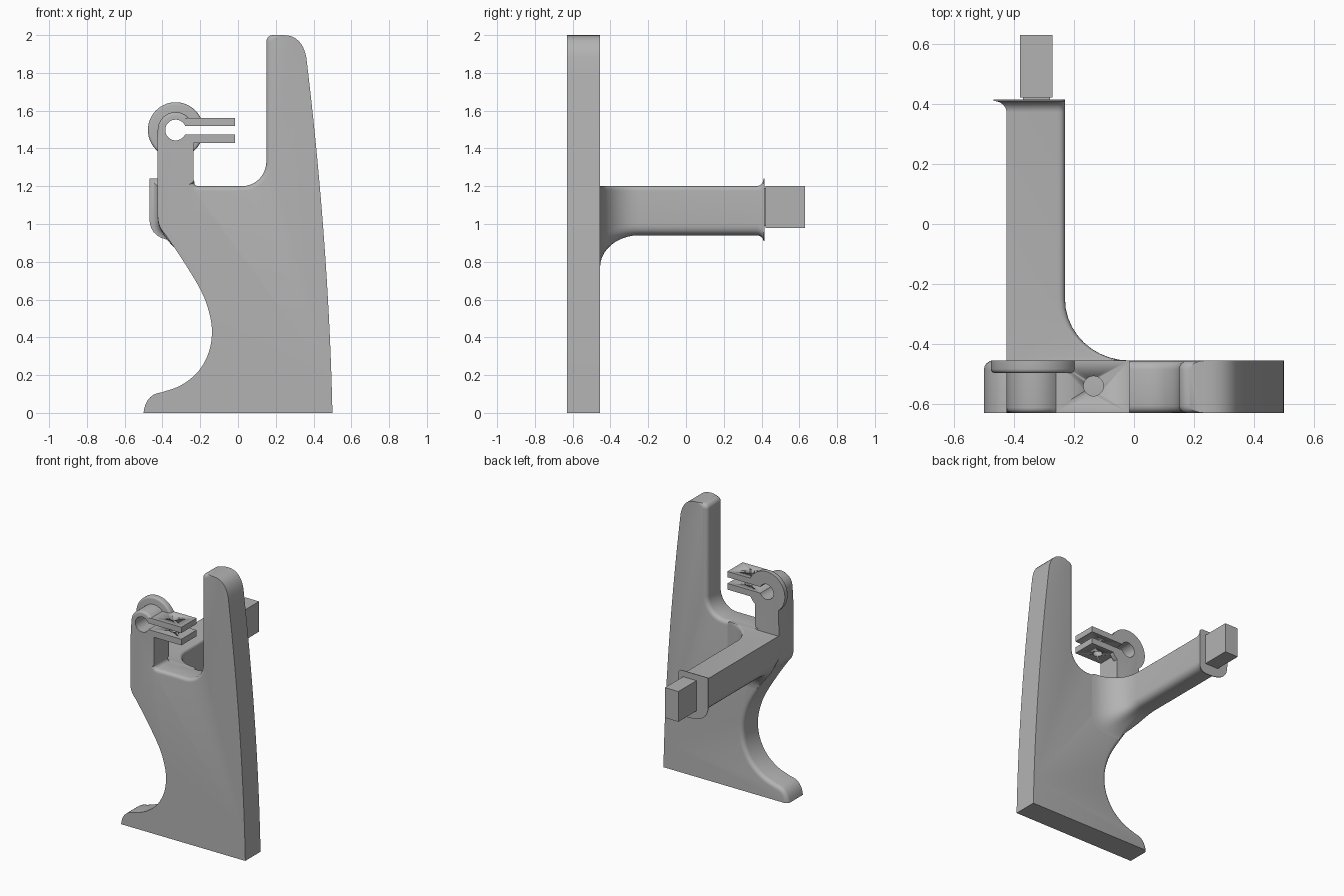
import bpy, bmesh, math
from mathutils import Vector

if "Cube" in bpy.data.objects:
    bpy.data.objects.remove(bpy.data.objects["Cube"], do_unlink=True)

grey = bpy.data.materials.new("plain_grey")
grey.use_nodes = True
colour = (0.45, 0.45, 0.45, 1)
grey.diffuse_color = colour
grey.node_tree.nodes["Principled BSDF"].inputs["Base Color"].default_value = colour

FRONT, BACK = -0.63, -0.455
CX, CZ = -0.33, 1.4975          # clamp centre
RING, HOLE, DISC, GAP = 0.095, 0.055, 0.147, 0.0225


def arc(cx, cz, r, a0, a1, n=12):
    angles = [math.radians(a0 + (a1 - a0) * i / n) for i in range(n + 1)]
    return [(cx + r * math.cos(a), cz + r * math.sin(a)) for a in angles]


def quad(a, b, c, n=8):
    a, b, c = Vector(a), Vector(b), Vector(c)
    return [tuple(a * (1 - t) ** 2 + b * 2 * t * (1 - t) + c * t * t)
            for t in (i / n for i in range(n + 1))]


def spline(pts, n=5):
    """Smooth curve through all the points."""
    p = [Vector(q) for q in [pts[0], *pts, pts[-1]]]
    out = []
    for a, b, c, d in zip(p, p[1:], p[2:], p[3:]):
        for i in range(n):
            t = i / n
            out.append(tuple(0.5 * (2 * b + (c - a) * t + (2 * a - 5 * b + 4 * c - d) * t * t
                                    + (3 * b - a - 3 * c + d) * t ** 3)))
    return out + [tuple(pts[-1])]


def finish(name, bm):
    bmesh.ops.recalc_face_normals(bm, faces=bm.faces)
    mesh = bpy.data.meshes.new(name)
    bm.to_mesh(mesh)
    bm.free()
    obj = bpy.data.objects.new(name, mesh)
    bpy.context.collection.objects.link(obj)
    mesh.materials.append(grey)
    bpy.ops.object.select_all(action='DESELECT')
    obj.select_set(True)
    bpy.context.view_layer.objects.active = obj
    bpy.ops.object.shade_smooth_by_angle(angle=math.radians(32))
    return obj


def loft(name, sections, roundings=()):
    """Skin equal-length (y, outline) sections, then round rim edges chosen by a rule."""
    bm = bmesh.new()
    rings = [[bm.verts.new((x, y, z)) for x, z in pts] for y, pts in sections]
    n = len(rings[0])
    for r, s in zip(rings, rings[1:]):
        for i in range(n):
            j = (i + 1) % n
            bm.faces.new((r[i], r[j], s[j], s[i]))
    bm.faces.new(rings[0])
    bm.faces.new(rings[-1])
    bmesh.ops.recalc_face_normals(bm, faces=bm.faces)
    for y, width, rule in roundings:
        edges = [e for e in bm.edges
                 if all(abs(v.co.y - y) < 1e-4 and rule(v.co.x, v.co.z) for v in e.verts)]
        bmesh.ops.bevel(bm, geom=edges, offset=width, segments=4, profile=0.5,
                        affect='EDGES', clamp_overlap=False)
    return finish(name, bm)


def box(name, lo, hi):
    (x0, y0, z0), (x1, y1, z1) = lo, hi
    pts = [(x0, z0), (x1, z0), (x1, z1), (x0, z1)]
    return loft(name, [(y0, pts), (y1, pts)])


# Upright plate with foot, prong, post and split clamp in one outline
mouth = math.degrees(math.asin(GAP / HOLE))
ARM_END, ARM_LOW, ARM_TOP = -0.015, 1.43, 1.562
outline = [(0.5, 0)]
outline += quad((0.5, 0), (0.48, 0.9), (0.362, 1.88), 20)[1:]
outline += quad((0.362, 1.88), (0.34, 2.0), (0.24, 2.0))[1:]
outline += arc(0.185, 1.965, 0.035, 90, 180, 6)
outline += arc(0.02, 1.33, 0.13, 0, -90)
outline += arc(-0.21, 1.225, 0.025, 270, 180, 5)
outline += [(-0.235, ARM_LOW), (ARM_END, ARM_LOW), (ARM_END, CZ - GAP)]
outline += arc(CX, CZ, HOLE, -mouth, mouth - 360, 32)
outline += [(ARM_END, CZ + GAP), (ARM_END, ARM_TOP)]
outline += arc(CX, CZ, RING, math.degrees(math.asin((ARM_TOP - CZ) / RING)), 180, 16)
outline += quad((-0.425, 1.04), (-0.425, 0.985), (-0.385, 0.945), 6)
outline += spline([(-0.375, 0.93), (-0.3, 0.82), (-0.2, 0.655), (-0.155, 0.54), (-0.138, 0.43),
                   (-0.155, 0.32), (-0.21, 0.22), (-0.3, 0.147), (-0.4, 0.11)])
outline += quad((-0.42, 0.106), (-0.49, 0.09), (-0.5, 0))


def foot_side(x, z):
    return x < -0.13 and z < 1.045


def slot_side(x, z):
    return -0.236 < x < 0.187 and z > 1.19 and not (x < 0 and 1.4 < z < 1.6)


def ring_side(x, z):
    return abs(math.hypot(x - CX, z - CZ) - RING) < 1e-3


plate = loft("upright_plate", [(FRONT, outline), (BACK, outline)],
             [(BACK, 0.03, foot_side), (BACK, 0.03, slot_side),
              (FRONT, 0.025, slot_side), (FRONT, 0.018, ring_side)])

# Bolt hole through both clamp arms
bm = bmesh.new()
bmesh.ops.create_cone(bm, cap_ends=True, segments=32, radius1=0.033, radius2=0.033, depth=0.24)
bmesh.ops.translate(bm, verts=bm.verts, vec=(-0.135, -0.54, CZ))
cutter = finish("bolt_hole_cutter", bm)
cutter.hide_render = True
cutter.hide_set(True)
cut = plate.modifiers.new("bolt_hole", 'BOOLEAN')
cut.operation = 'DIFFERENCE'
cut.solver = 'EXACT'
cut.object = cutter

# Split flange disc behind the clamp
split = math.degrees(math.asin(GAP / DISC))
disc = arc(CX, CZ, DISC, split, 360 - split, 48) + arc(CX, CZ, HOLE, 360 - mouth, mouth, 32)
loft("clamp_flange", [(-0.497, disc), (BACK, disc)],
     [(-0.497, 0.014, lambda x, z: math.hypot(x - CX, z - CZ) > DISC - 0.001)])


# Bar section: spread widens it into the plate, flare lifts the rim
def bar_section(spread, flare):
    k = spread / 0.215
    left, right = -0.425 - 1.1 * flare, -0.23 + spread
    top, bottom = 1.2 + flare, 0.94 - 0.79 * spread - 0.75 * flare
    r = 0.06 + 0.06 * k
    corner = Vector((left, bottom)).lerp(Vector((-0.34, 0.89)), k)
    return ([(left, top)]
            + quad((left, 1.03), corner, (-0.31 + 0.06 * k, bottom))
            + quad((right - r, bottom), (right, bottom), (right, bottom + r))
            + quad((right, top - 0.025), (right, top), (right - 0.025, top), 5))


steps = [math.radians(a) for a in range(0, 91, 9)]
sections = [(-0.5, bar_section(0.215, 0))]
sections += [(-0.25 - 0.205 * math.sin(a), bar_section(0.215 * (1 - math.cos(a)), 0))
             for a in reversed(steps)]
sections += [(0.372 + 0.038 * math.sin(a), bar_section(0, 0.04 * (1 - math.cos(a))))
             for a in steps]
sections += [(0.415, bar_section(0, 0.04))]
loft("bar", sections)

# End peg with a short recessed neck
box("peg_neck", (-0.37, 0.4, 0.99), (-0.28, 0.43, 1.19))
box("end_peg", (-0.38, 0.422, 0.98), (-0.272, 0.63, 1.2))
